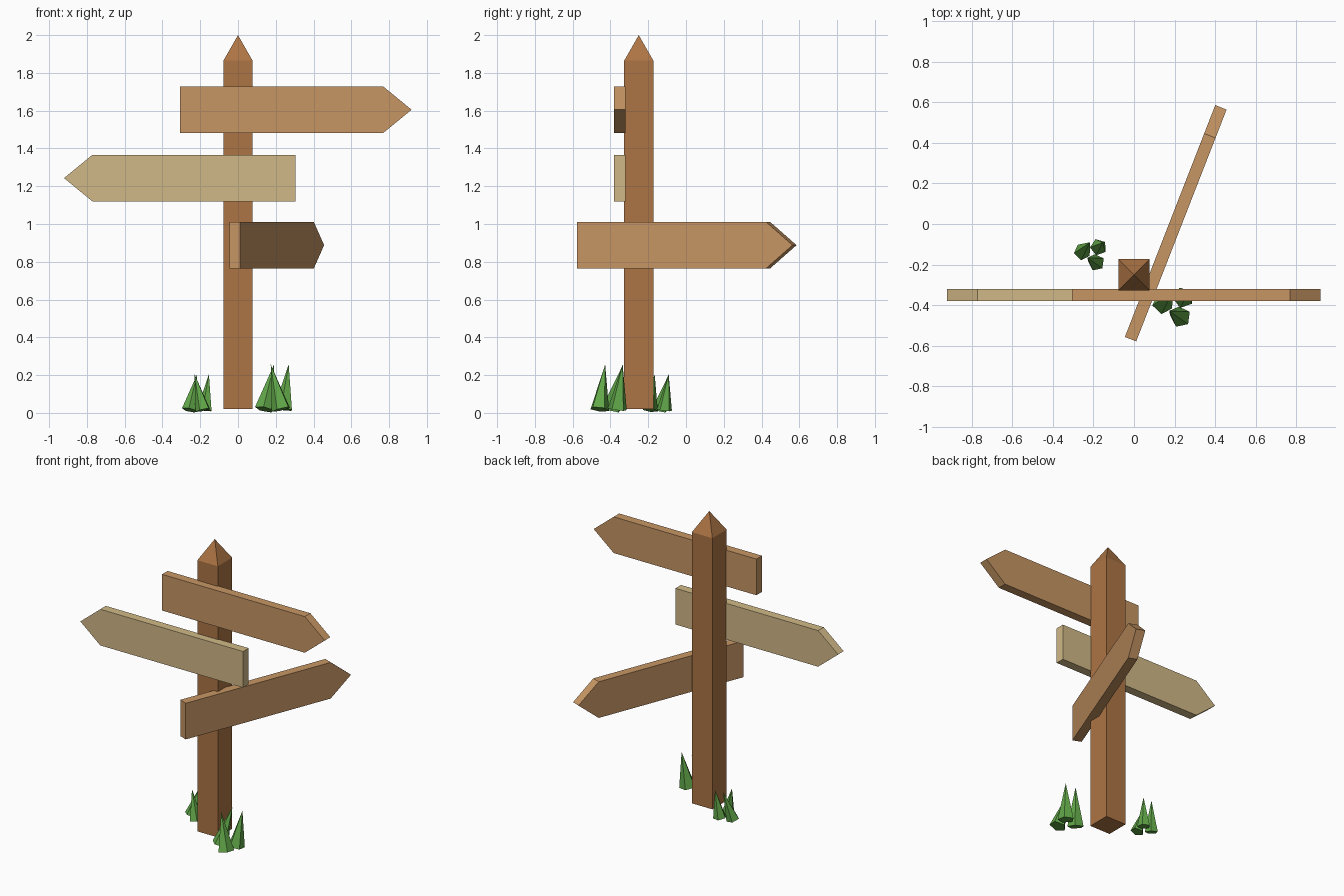
import bpy, bmesh, math
from mathutils import Vector

cube = bpy.data.objects.get("Cube")
if cube:
    bpy.data.objects.remove(cube, do_unlink=True)


def material(name, rgb):
    """Flat material from 0-255 display values."""
    lin = [((c / 255 + 0.055) / 1.055) ** 2.4 for c in rgb] + [1]
    mat = bpy.data.materials.new(name)
    mat.use_nodes = True
    mat.diffuse_color = lin
    mat.node_tree.nodes["Principled BSDF"].inputs["Base Color"].default_value = lin
    return mat


DARK_WOOD = material("dark wood", (174, 117, 69))
MID_WOOD = material("mid wood", (199, 150, 100))
PALE_WOOD = material("pale wood", (209, 185, 135))
GRASS = material("grass green", (98, 168, 73))


def make_object(name, bm, mat):
    bmesh.ops.recalc_face_normals(bm, faces=bm.faces)
    mesh = bpy.data.meshes.new(name)
    bm.to_mesh(mesh)
    bm.free()
    mesh.materials.append(mat)
    obj = bpy.data.objects.new(name, mesh)
    bpy.context.collection.objects.link(obj)
    return obj


def make_post(half=0.077, bottom=0.02, shoulder=1.865, peak=2.0):
    """Square post whose top is drawn up into a pyramid."""
    bm = bmesh.new()
    base = bm.faces.new([bm.verts.new((x * half, y * half, bottom))
                         for x, y in ((-1, -1), (1, -1), (1, 1), (-1, 1))])
    ext = bmesh.ops.extrude_face_region(bm, geom=[base], use_keep_orig=True)
    top = [g for g in ext["geom"] if isinstance(g, bmesh.types.BMFace)][0]
    bmesh.ops.translate(bm, verts=top.verts, vec=(0, 0, shoulder - bottom))
    poke = bmesh.ops.poke(bm, faces=[top])
    poke["verts"][0].co.z = peak
    post = make_object("post", bm, DARK_WOOD)
    post.location = (0, -0.25, 0)


def make_board(name, tail, height, angle, mat, length=1.225, tip=0.15,
               half_h=0.123, thick=0.06):
    """Arrow-shaped board running from its tail along the given angle."""
    bm = bmesh.new()
    outline = [(0, -half_h), (length - tip, -half_h), (length, 0),
               (length - tip, half_h), (0, half_h)]
    face = bm.faces.new([bm.verts.new((x, -thick / 2, z)) for x, z in outline])
    ext = bmesh.ops.extrude_face_region(bm, geom=[face], use_keep_orig=True)
    bmesh.ops.translate(bm, vec=(0, thick, 0),
                        verts=[g for g in ext["geom"] if isinstance(g, bmesh.types.BMVert)])
    board = make_object(name, bm, mat)
    board.location = (*tail, height)
    board.rotation_euler.z = math.radians(angle)


def make_blade(name, root, apex, radius, turn):
    """Leaning five-sided spike from root to apex."""
    axis = apex - root
    bm = bmesh.new()
    bmesh.ops.create_cone(bm, cap_ends=True, segments=5, radius1=radius,
                          radius2=0, depth=axis.length)
    bmesh.ops.remove_doubles(bm, verts=bm.verts, dist=0.0001)
    blade = make_object(name, bm, GRASS)
    blade.location = (root + apex) / 2
    blade.rotation_mode = "QUATERNION"
    spin = Vector((0, 0, 1)).rotation_difference(axis)
    blade.rotation_quaternion = spin @ Vector((1, 0, 0)).rotation_difference(
        Vector((math.cos(turn), math.sin(turn), 0)))


# Post and the three direction boards
make_post()
make_board("upper_board", (-0.306, -0.35), 1.605, 0, MID_WOOD)
make_board("middle_board", (0.304, -0.35), 1.243, 180, PALE_WOOD)
make_board("lower_board", (-0.017, -0.567), 0.888, 68.7, MID_WOOD)

# Grass tufts: root and apex of each blade, relative to the tuft centre
BLADES = [((-0.061, 0.052), (-0.021, 0.100)),
          ((0.020, 0.076), (0.041, 0.098)),
          ((0.010, 0.000), (-0.035, 0.024))]
for side, centre, size in (("right", (-0.195, -0.19), 1.0),
                           ("left", (0.217, -0.458), 1.25)):
    origin = Vector((*centre, 0))
    for i, (root, apex) in enumerate(BLADES):
        make_blade(f"{side}_grass_blade_{i + 1}",
                   origin + Vector((*root, 0.015)) * size,
                   origin + Vector((*apex, 0.205)) * size,
                   0.042 * size, 0.5 + i * 1.1)
